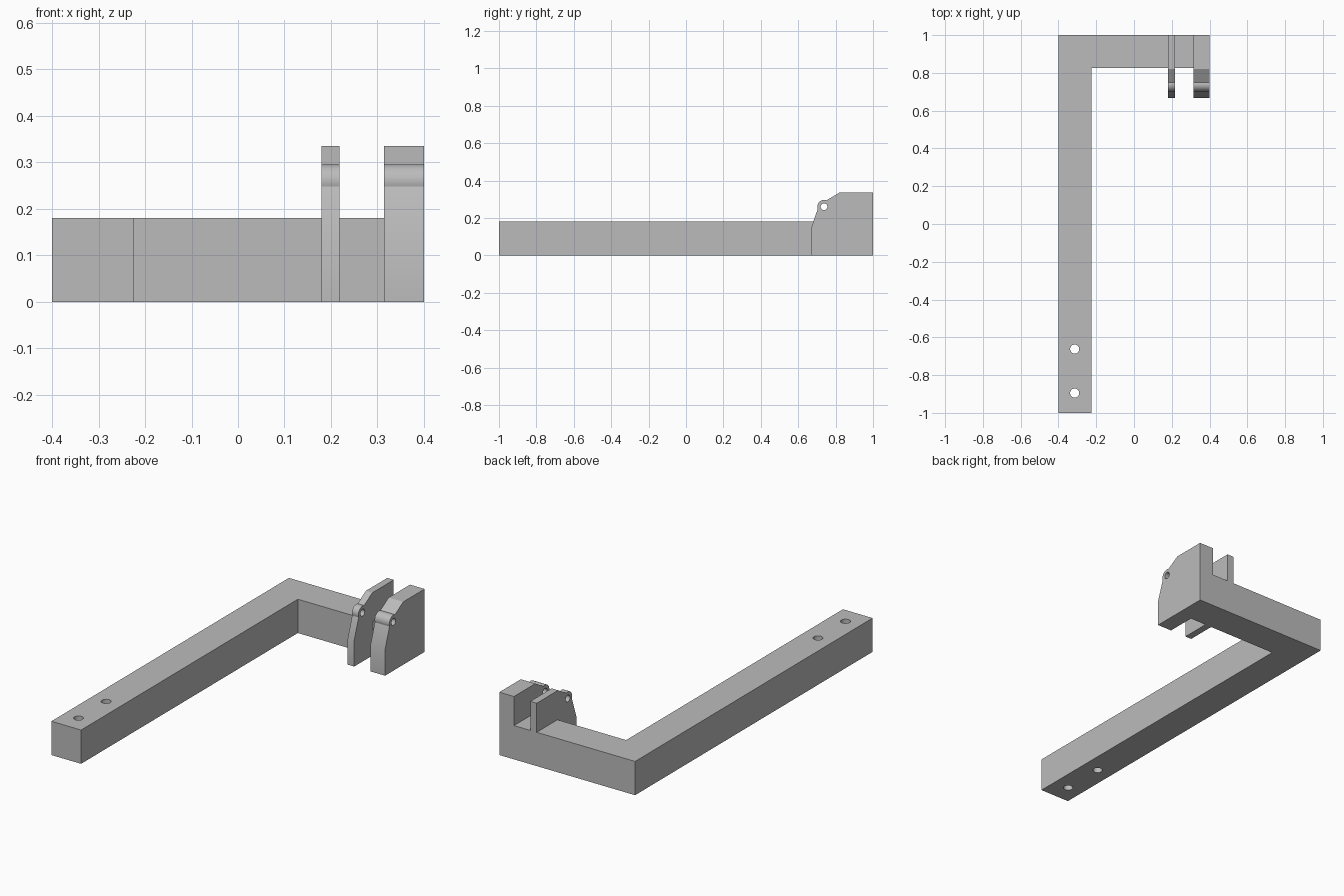
import bpy, bmesh
from math import cos, sin, radians
from mathutils import Matrix, Vector

if "Cube" in bpy.data.objects:
    bpy.data.objects.remove(bpy.data.objects["Cube"])

grey = bpy.data.materials.new("plain grey")
grey.use_nodes = True
grey.diffuse_color = (0.5, 0.5, 0.5, 1)
grey.node_tree.nodes["Principled BSDF"].inputs["Base Color"].default_value = (0.5, 0.5, 0.5, 1)


def make_object(name, bm):
    bmesh.ops.recalc_face_normals(bm, faces=bm.faces)
    mesh = bpy.data.meshes.new(name)
    bm.to_mesh(mesh)
    bm.free()
    mesh.materials.append(grey)
    ob = bpy.data.objects.new(name, mesh)
    bpy.context.collection.objects.link(ob)
    return ob


def extrude_profile(name, points, offset):
    bm = bmesh.new()
    face = bm.faces.new([bm.verts.new(p) for p in points])
    result = bmesh.ops.extrude_face_region(bm, geom=[face])
    moved = [v for v in result["geom"] if isinstance(v, bmesh.types.BMVert)]
    bmesh.ops.translate(bm, verts=moved, vec=Vector(offset))
    return make_object(name, bm)


def hole_cutter(name, centre, radius, depth, axis):
    bm = bmesh.new()
    turn = Matrix.Rotation(radians(90), 4, "Y") if axis == "X" else Matrix()
    bmesh.ops.create_cone(bm, cap_ends=True, segments=32, radius1=radius, radius2=radius,
                          depth=depth, matrix=Matrix.Translation(centre) @ turn)
    return make_object(name, bm)


def combine(target, other, operation):
    mod = target.modifiers.new(operation.lower(), "BOOLEAN")
    mod.operation = operation
    mod.solver = "EXACT"
    mod.object = other
    bpy.context.view_layer.objects.active = target
    bpy.ops.object.modifier_apply(modifier=mod.name)
    bpy.data.objects.remove(other)


HALF_X, BAR_TOP, TOP = 0.4, 0.18, 0.335
PIN_Y, PIN_Z, KNUCKLE = 0.738, 0.26, 0.036

# L-shaped arm
arm = extrude_profile("bracket_arm", [
    (-HALF_X, -1, 0), (-0.225, -1, 0), (-0.225, 0.825, 0),
    (HALF_X, 0.825, 0), (HALF_X, 1, 0), (-HALF_X, 1, 0)], (0, 0, BAR_TOP))

# Hinge plates with a rounded knuckle around the pin
knuckle = [(PIN_Y + KNUCKLE * cos(radians(a)), PIN_Z + KNUCKLE * sin(radians(a)))
           for a in range(70, 201, 10)]
profile = [(0.667, 0), (1, 0), (1, TOP), (0.82, TOP)] + knuckle + [(0.667, 0.14)]
for name, x0, x1 in (("inner_hinge_plate", 0.18, 0.218), ("outer_hinge_plate", 0.314, HALF_X)):
    plate = extrude_profile(name, [(x0, y, z) for y, z in profile], (x1 - x0, 0, 0))
    combine(arm, plate, "UNION")

# Pin hole through both plates
combine(arm, hole_cutter("pin_hole", (0.3, PIN_Y, PIN_Z), 0.018, 0.5, "X"), "DIFFERENCE")

# Screw holes near the end of the arm
for y in (-0.895, -0.662):
    combine(arm, hole_cutter("screw_hole", (-0.314, y, 0.09), 0.024, 0.5, "Z"), "DIFFERENCE")

# Smooth the holes and knuckles, keep the edges sharp
bpy.ops.object.select_all(action="DESELECT")
arm.select_set(True)
bpy.context.view_layer.objects.active = arm
bpy.ops.object.shade_smooth_by_angle(angle=radians(25))
